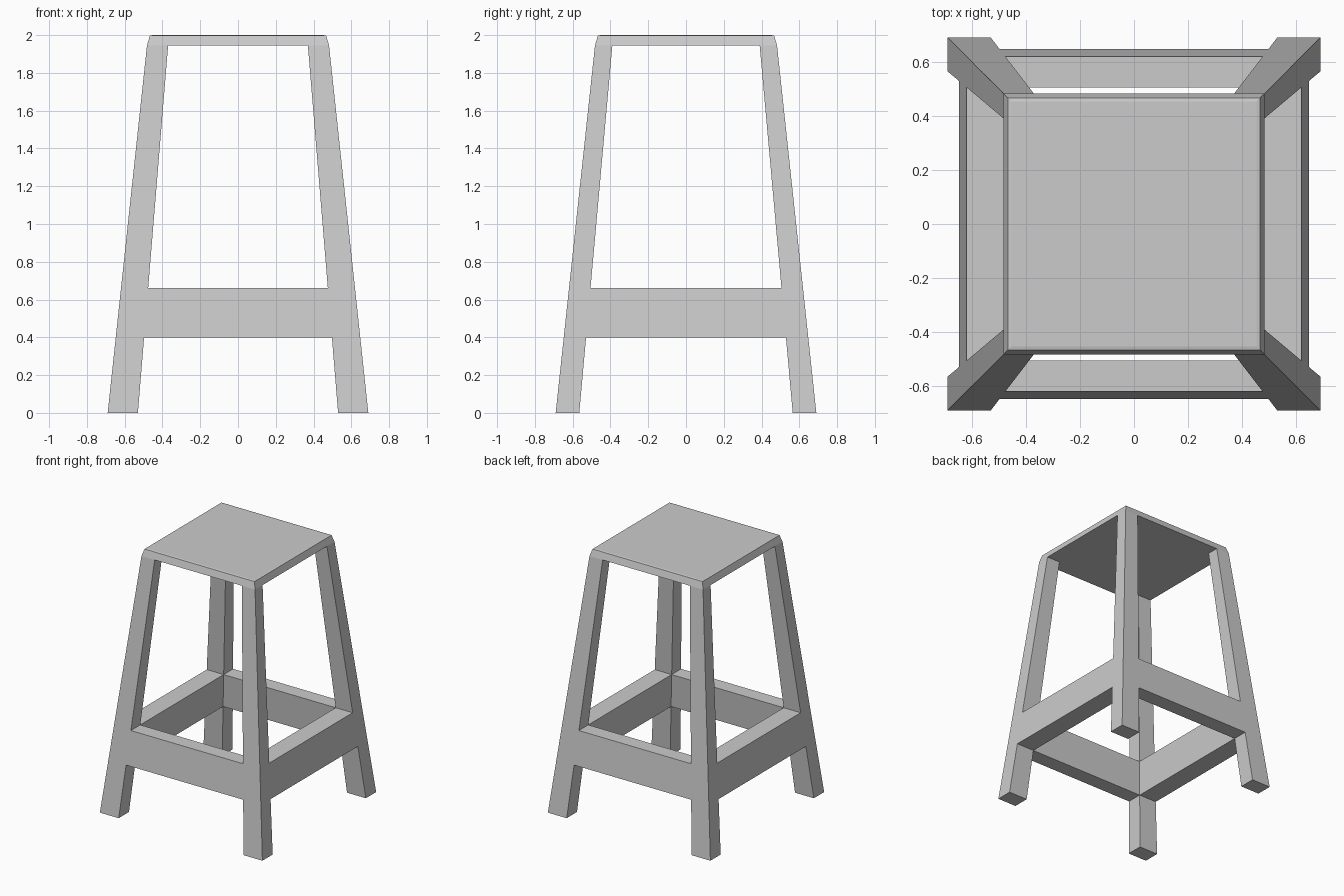
import bpy, bmesh

if "Cube" in bpy.data.objects:
    bpy.data.objects.remove(bpy.data.objects["Cube"])

# Section heights: floor, rail underside, rail top, seat underside
Z = [0.0, 0.40, 0.66, 1.945]


def lerp(bottom, top, z):
    return bottom + (top - bottom) * z / Z[-1]


def point(i, j, k):
    """Point on the tapering 4 x 4 x 4 lattice that the legs and rails fill."""
    z = Z[k]
    outer, ix, iy = lerp(.69, .482, z), lerp(.53, .37, z), lerp(.565, .39, z)
    return ((-outer, -ix, ix, outer)[i], (-outer, -iy, iy, outer)[j], z)


def finish(name, bm):
    bmesh.ops.remove_doubles(bm, verts=bm.verts, dist=1e-5)
    bmesh.ops.dissolve_limit(bm, angle_limit=0.002, verts=bm.verts, edges=bm.edges)
    bmesh.ops.recalc_face_normals(bm, faces=bm.faces)
    mesh = bpy.data.meshes.new(name)
    bm.to_mesh(mesh)
    bm.free()
    bpy.context.collection.objects.link(bpy.data.objects.new(name, mesh))


legs = {f"{fb}_{lr}_leg": [(i, j, k) for k in range(3)]
        for i, lr in ((0, "left"), (2, "right"))
        for j, fb in ((0, "front"), (2, "back"))}
rails = {"front_rail": [(1, 0, 1)], "back_rail": [(1, 2, 1)],
         "left_rail": [(0, 1, 1)], "right_rail": [(2, 1, 1)]}
parts = {**legs, **rails}
solid = {c for cells in parts.values() for c in cells}
solid |= {(i, j, 3) for i in range(3) for j in range(3)}  # the seat covers the leg tops

# Tapered legs and rails, without the hidden faces at the joints
for name, cells in parts.items():
    bm = bmesh.new()
    for c in cells:
        for axis in range(3):
            for side in (0, 1):
                n = list(c)
                n[axis] += 2 * side - 1
                if tuple(n) in solid:
                    continue
                corners = []
                for u, v in ((0, 0), (1, 0), (1, 1), (0, 1)):
                    p = list(c)
                    p[axis] += side
                    p[(axis + 1) % 3] += u
                    p[(axis + 2) % 3] += v
                    corners.append(bm.verts.new(point(*p)))
                f = bm.faces.new(corners)
                f.normal_update()
                # Keep every face pointing out of its cell
                if (f.normal[axis] > 0) != bool(side):
                    f.normal_flip()
    finish(name, bm)

# Seat with sloping edge and a fine bevelled rim
bm = bmesh.new()
rings = []
for h, z in ((.482, 1.945), (.467, 1.997), (.453, 2.0)):
    rings.append([bm.verts.new((x * h, y * h, z))
                  for x, y in ((-1, -1), (1, -1), (1, 1), (-1, 1))])
for a, b in zip(rings, rings[1:]):
    for i in range(4):
        bm.faces.new((a[i], a[(i + 1) % 4], b[(i + 1) % 4], b[i]))
bm.faces.new(rings[0][::-1])
bm.faces.new(rings[-1])
finish("seat", bm)
